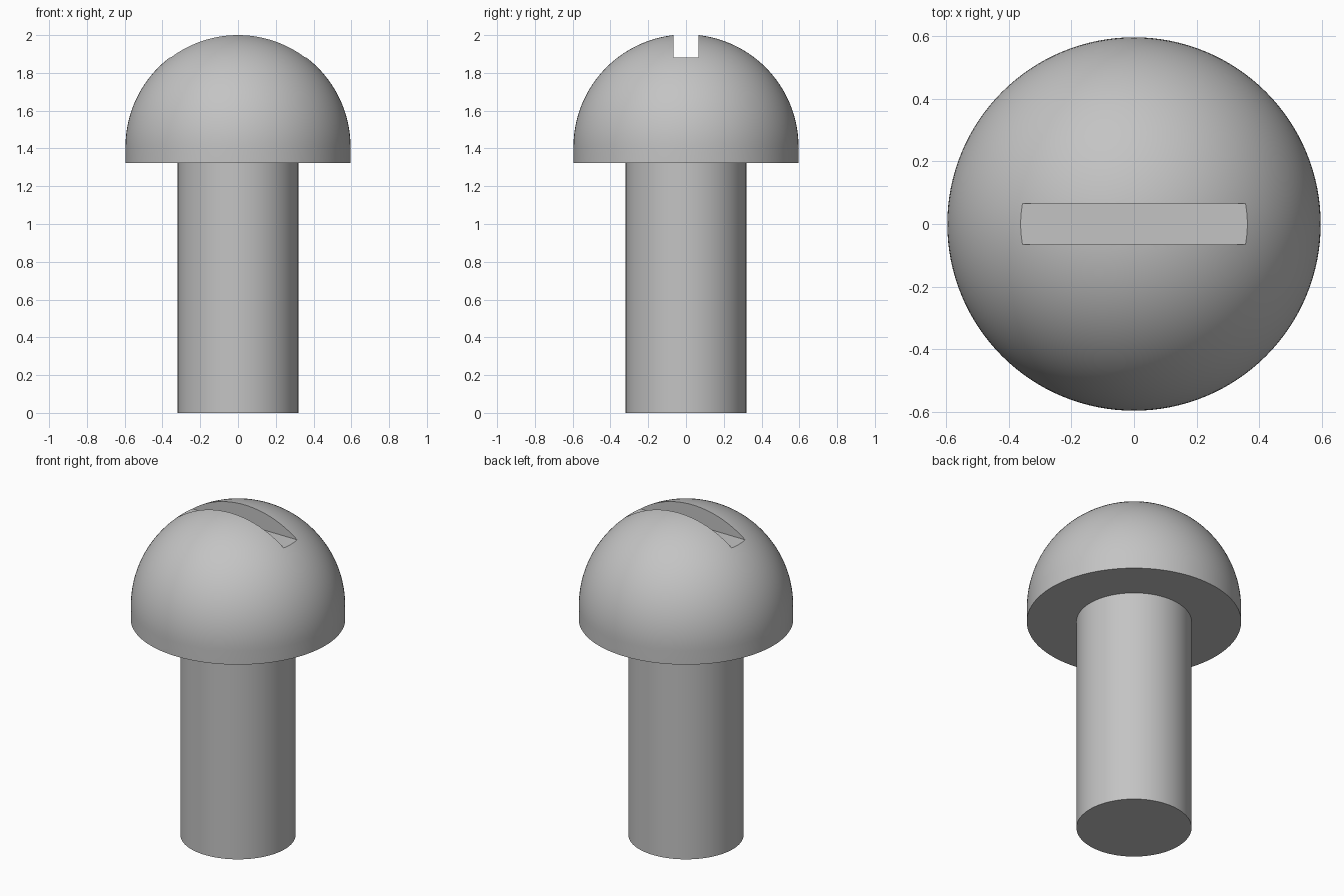
import bpy
import bmesh
import math
from mathutils import Matrix, Vector

HEAD_R, HEAD_BASE, DOME_Z = 0.596, 1.323, 1.4076
SHANK_R = 0.32
SLOT_HALF, SLOT_FLOOR = 0.065, 1.881
SEGMENTS = 128

if "Cube" in bpy.data.objects:
    bpy.data.objects.remove(bpy.data.objects["Cube"], do_unlink=True)

steel = bpy.data.materials.new("steel grey")
steel.use_nodes = True
colour = (0.55, 0.55, 0.55, 1)
steel.diffuse_color = colour
steel.node_tree.nodes["Principled BSDF"].inputs["Base Color"].default_value = colour


def add_object(name, bm):
    bmesh.ops.recalc_face_normals(bm, faces=bm.faces)
    mesh = bpy.data.meshes.new(name)
    bm.to_mesh(mesh)
    bm.free()
    mesh.materials.append(steel)
    obj = bpy.data.objects.new(name, mesh)
    bpy.context.collection.objects.link(obj)
    return obj


def lathe(name, profile):
    """Spin a (radius, height) profile around the z axis."""
    bm = bmesh.new()
    verts = [bm.verts.new((r, 0, z)) for r, z in profile]
    edges = [bm.edges.new(pair) for pair in zip(verts, verts[1:])]
    bmesh.ops.spin(bm, geom=verts + edges, cent=(0, 0, 0), axis=(0, 0, 1),
                   angle=math.tau, steps=SEGMENTS)
    bmesh.ops.remove_doubles(bm, verts=bm.verts, dist=1e-5)
    return add_object(name, bm)


def smooth(obj):
    bpy.ops.object.select_all(action="DESELECT")
    obj.select_set(True)
    bpy.context.view_layer.objects.active = obj
    bpy.ops.object.shade_smooth_by_angle(angle=math.radians(30))


# Domed head: flat underside, short straight rim, hemisphere on top
dome = []
for i in range(33):
    a = math.pi / 2 * i / 32
    dome.append((HEAD_R * math.cos(a), DOME_Z + HEAD_R * math.sin(a)))
head = lathe("head", [(0, HEAD_BASE), (HEAD_R, HEAD_BASE)] + dome)

# Screwdriver slot cut straight across the crown
bm = bmesh.new()
size = Vector((2, SLOT_HALF * 2, 1))
bmesh.ops.create_cube(bm, size=1, matrix=Matrix.Translation(
    (0, 0, SLOT_FLOOR + size.z / 2)) @ Matrix.Diagonal(size.to_4d()))
cutter = add_object("slot_cutter", bm)
cutter.hide_render = True
cutter.hide_set(True)
cut = head.modifiers.new("slot", "BOOLEAN")
cut.operation = "DIFFERENCE"
cut.solver = "EXACT"
cut.object = cutter

# Apply the cut so the slot edges are shaded sharp, then drop the cutter
bpy.context.view_layer.objects.active = head
bpy.ops.object.modifier_apply(modifier=cut.name)
bpy.data.objects.remove(cutter, do_unlink=True)
smooth(head)

# Plain cylindrical shank
shank = lathe("shank", [(0, 0), (SHANK_R, 0), (SHANK_R, HEAD_BASE), (0, HEAD_BASE)])
smooth(shank)
